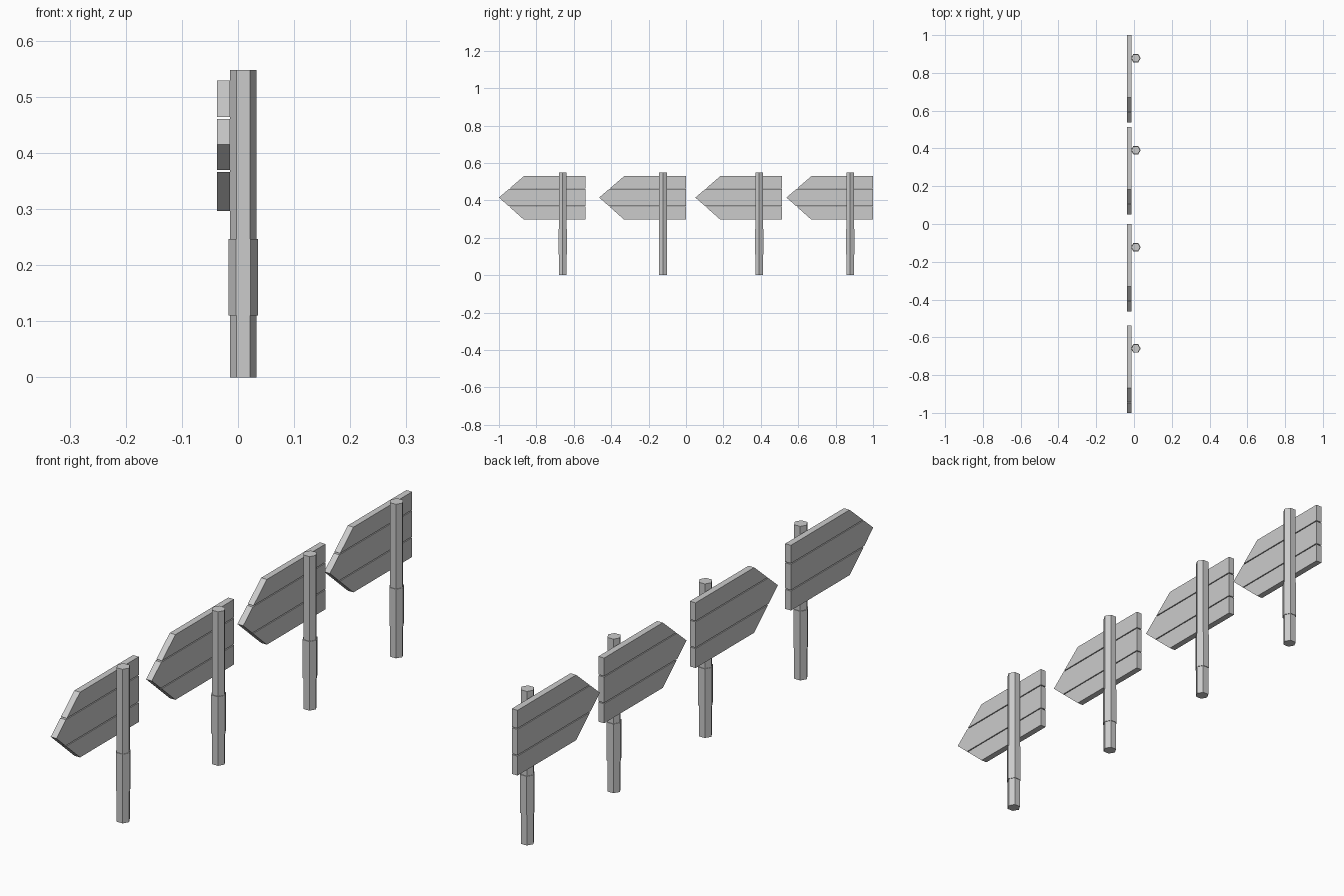
import bpy, bmesh, math

if "Cube" in bpy.data.objects:
    bpy.data.objects.remove(bpy.data.objects["Cube"])

POST_X, TIP_Z, LOW, HIGH = 0.0095, 0.415, 0.297, 0.529
LENGTH, SHOULDER, POST_OFFSET = 0.463, 0.133, 0.341


def finish(name, bm):
    bmesh.ops.recalc_face_normals(bm, faces=bm.faces)
    mesh = bpy.data.meshes.new(name)
    bm.to_mesh(mesh)
    bm.free()
    bpy.context.collection.objects.link(bpy.data.objects.new(name, mesh))


def prism(name, points, offset):
    """Extrude a closed profile along the offset vector."""
    bm = bmesh.new()
    face = bm.faces.new([bm.verts.new(p) for p in points])
    out = bmesh.ops.extrude_face_region(bm, geom=[face], use_keep_orig=True)
    verts = [g for g in out["geom"] if isinstance(g, bmesh.types.BMVert)]
    bmesh.ops.translate(bm, verts=verts, vec=offset)
    finish(name, bm)


def hex_post(name, y, radius, z0, z1):
    ring = [(POST_X + radius * math.cos(i * math.pi / 3),
             y + radius * math.sin(i * math.pi / 3), z0) for i in range(6)]
    prism(name, ring, (0, 0, z1 - z0))


def edge_y(z):
    """Distance from the tip to the arrow outline at height z."""
    end = LOW if z < TIP_Z else HIGH
    return SHOULDER * (z - TIP_Z) / (end - TIP_Z)


def plank(name, tip, z0, z1):
    back = tip + LENGTH
    profile = [(back, z0), (back, z1), (tip + edge_y(z1), z1)]
    if z0 < TIP_Z < z1:
        profile.append((tip, TIP_Z))
    profile.append((tip + edge_y(z0), z0))
    prism(name, [(-0.037, y, z) for y, z in profile], (0.0225, 0, 0))


for n, tip in enumerate((-1.0, -0.464, 0.050, 0.537), 1):
    # Hexagonal post with a thicker sleeve
    hex_post(f"post_{n}", tip + POST_OFFSET, 0.0235, 0, 0.548)
    hex_post(f"post_sleeve_{n}", tip + POST_OFFSET, 0.026, 0.11, 0.247)
    # Three planks forming the arrow board
    for part, z0, z1 in (("lower", LOW, 0.366), ("middle", 0.3695, 0.461),
                         ("upper", 0.4645, HIGH)):
        plank(f"{part}_plank_{n}", tip, z0, z1)
